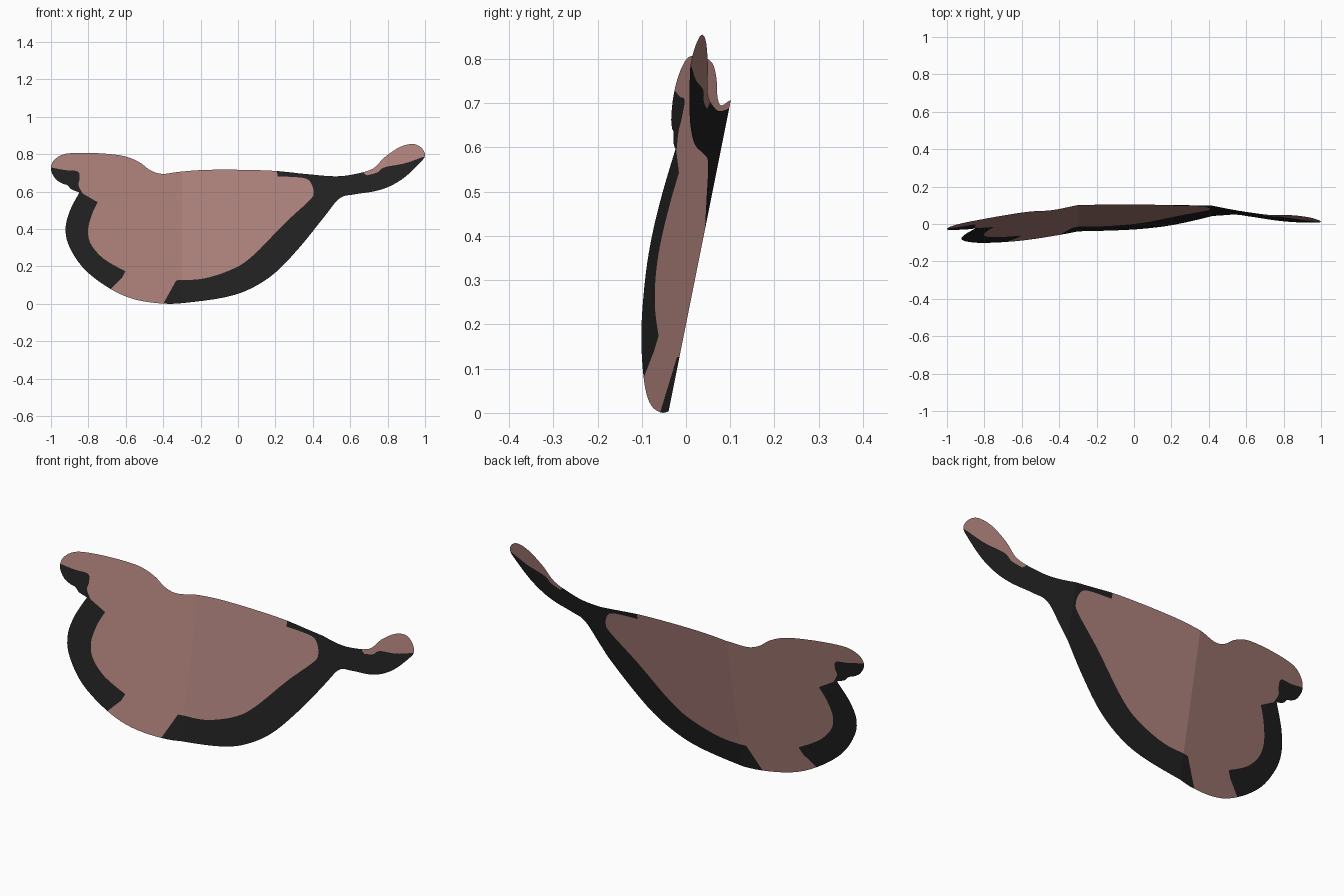
import bpy
from mathutils import Vector
from mathutils.geometry import delaunay_2d_cdt

if "Cube" in bpy.data.objects:
    bpy.data.objects.remove(bpy.data.objects["Cube"])


def smooth(pts, n=5):
    """Smooth open path (Catmull-Rom) through the given points."""
    p = [Vector(q) for q in pts]
    p = [p[0]] + p + [p[-1]]
    out = []
    for i in range(1, len(p) - 2):
        a, b, c, d = p[i - 1:i + 3]
        for k in range(n):
            t = k / n
            out.append(0.5 * (2 * b + (c - a) * t + (2 * a - 5 * b + 4 * c - d) * t * t
                              + (3 * b - a - 3 * c + d) * t ** 3))
    return out + [p[-1]]


def inside(pt, loop):
    hit = False
    for a, b in zip(loop, loop[1:] + loop[:1]):
        if (a.y > pt.y) != (b.y > pt.y):
            if pt.x < a.x + (pt.y - a.y) * (b.x - a.x) / (b.y - a.y):
                hit = not hit
    return hit


def material(name, rgb):
    m = bpy.data.materials.new(name)
    m.diffuse_color = (*rgb, 1)
    m.use_nodes = True
    m.node_tree.nodes["Principled BSDF"].inputs["Base Color"].default_value = m.diffuse_color
    return m


# Outer silhouette in the front (x, z) plane, starting at the left notch
upper = [(-.848, .596), (-.89, .612), (-.912, .634), (-.94, .644), (-.975, .668), (-1, .715),
         (-.99, .76), (-.945, .795), (-.875, .807), (-.74, .805), (-.61, .79), (-.527, .757),
         (-.468, .714), (-.404, .695), (-.313, .706), (-.18, .716), (0, .717), (.195, .711),
         (.355, .695), (.516, .682), (.62, .693), (.72, .722), (.783, .783), (.863, .837),
         (.933, .855), (.98, .835), (1, .793)]
lower = [(1, .793), (.97, .751), (.89, .676), (.81, .628), (.73, .602), (.62, .585), (.543, .564),
         (.463, .468), (.329, .302), (.195, .163), (.06, .078), (-.072, .035), (-.26, .008),
         (-.393, .001), (-.553, .024), (-.687, .083), (-.82, .184), (-.9, .302), (-.922, .398),
         (-.9, .495), (-.848, .596)]
outline = smooth(upper + lower[1:])[:-1]

# Dark border regions, drawn past the silhouette and clipped by it
left_dark = (smooth([(-1.05, .74), (-.93, .716), (-.858, .708), (-.847, .67), (-.853, .634), (-.83, .59)])
             + smooth([(-.75, .543), (-.783, .473), (-.802, .388), (-.783, .313), (-.714, .238), (-.602, .174)])
             + [Vector(q) for q in [(-.62, .14), (-.685, .075), (-.75, -.05), (-1.08, .2), (-1.08, .5)]])
right_dark = (smooth([(-.33, .126), (-.18, .136), (-.02, .19), (.088, .265), (.249, .43), (.382, .553),
                      (.404, .596), (.388, .65), (.345, .674), (.211, .682)])
              + [Vector(q) for q in [(.206, .75), (.66, .75), (.672, .698)]]
              + smooth([(.69, .687), (.746, .703), (.783, .73), (.89, .751), (.987, .784), (1.05, .80)])
              + [Vector(q) for q in [(1.06, .5), (.4, -.05), (-.4, -.06), (-.398, .003)]])

# Fold lines where the sheet bends towards the front at either end
LEFT_FOLD, RIGHT_FOLD = -.3, .42

verts, edges = [], []
for loop in (outline, left_dark, right_dark):
    s, n = len(verts), len(loop)
    verts += loop
    edges += [(s + i, s + (i + 1) % n) for i in range(n)]
for x in (LEFT_FOLD, RIGHT_FOLD):
    edges.append((len(verts), len(verts) + 1))
    verts += [Vector((x, -.2)), Vector((x, 1))]
pts, _, tris, *_ = delaunay_2d_cdt(verts, edges, [], 0, 1e-5)

# Keep the triangles within the silhouette and colour them by region
faces, slots = [], []
for t in tris:
    c = sum((pts[i] for i in t), Vector((0, 0))) / len(t)
    if inside(c, outline):
        faces.append(list(t))
        slots.append(int(inside(c, left_dark) or inside(c, right_dark)))
used = sorted({i for f in faces for i in f})
remap = {v: i for i, v in enumerate(used)}


def lift(p):
    """Lean the sheet back and bend both ends forward."""
    y = -.04 + .2 * p.y - .188 * max(0, LEFT_FOLD - p.x) - .185 * max(0, p.x - RIGHT_FOLD)
    return (p.x, y, max(0, p.y))


mesh = bpy.data.meshes.new("curved_panel")
mesh.from_pydata([lift(pts[i]) for i in used], [], [[remap[i] for i in f] for f in faces])
mesh.materials.append(material("dusty_pink", (.42, .22, .20)))
mesh.materials.append(material("near_black", (.015, .015, .015)))
mesh.polygons.foreach_set("material_index", slots)
mesh.update()
panel = bpy.data.objects.new("curved_panel", mesh)
bpy.context.collection.objects.link(panel)
